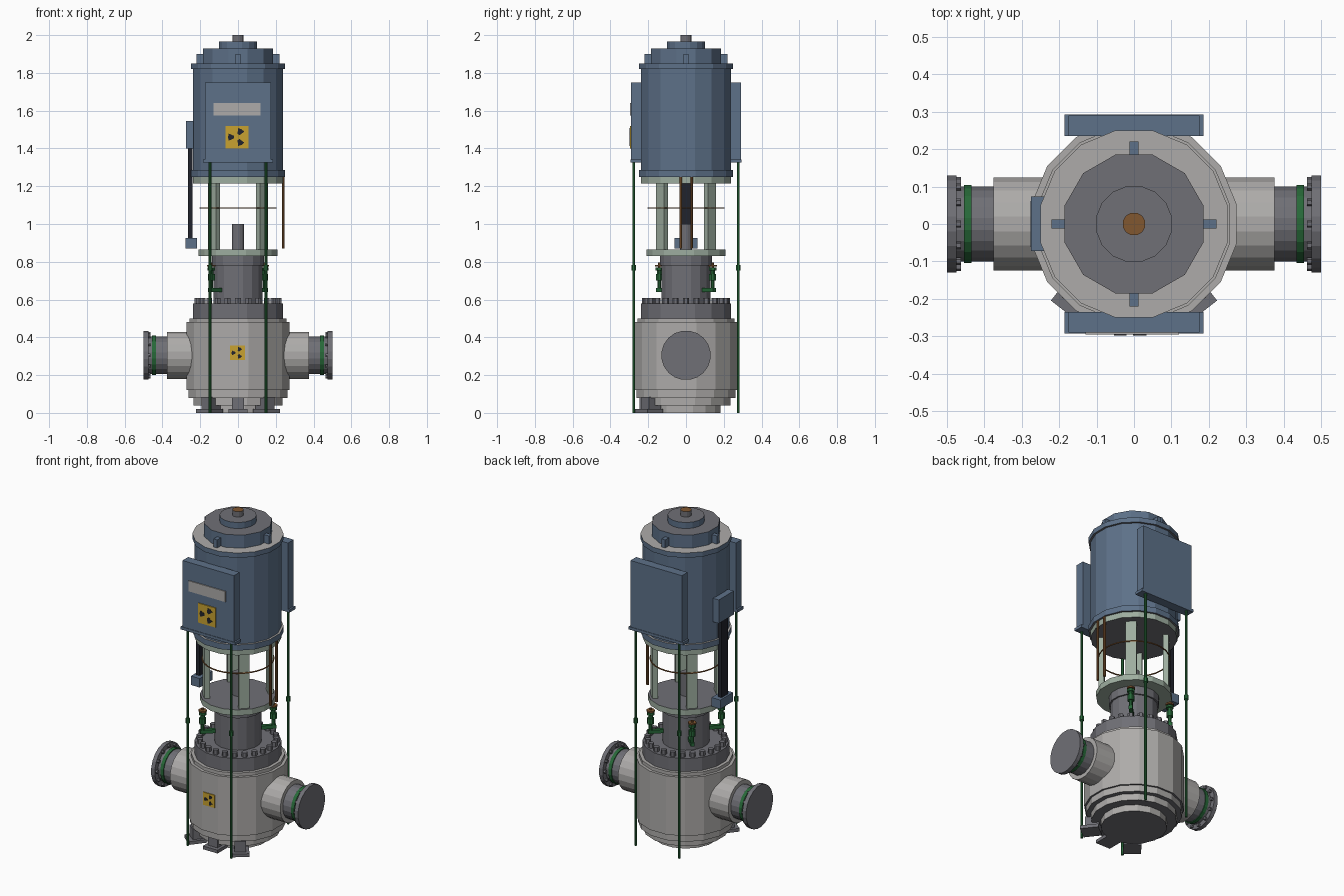
import bpy, bmesh
from math import sin, cos, pi, radians
from mathutils import Matrix, Vector

cube = bpy.data.objects.get("Cube")
if cube:
    bpy.data.objects.remove(cube, do_unlink=True)


def material(name, rgb):
    m = bpy.data.materials.new(name)
    m.use_nodes = True
    m.diffuse_color = (*rgb, 1)
    m.node_tree.nodes["Principled BSDF"].inputs["Base Color"].default_value = (*rgb, 1)
    return m


blue = material("motor blue", (.11, .165, .25))
light = material("light grey", (.42, .41, .40))
grey = material("steel grey", (.16, .16, .18))
pale = material("pale green", (.34, .42, .35))
green = material("pipe green", (.02, .14, .04))
yellow = material("sign yellow", (.58, .36, .03))
dark = material("near black", (.015, .017, .025))
copper = material("copper brown", (.22, .095, .03))


def finish(name, bm, mats, matrix=Matrix()):
    bmesh.ops.recalc_face_normals(bm, faces=bm.faces)
    # faces up take the second colour, faces down the third
    for f in bm.faces:
        slot = 1 if f.normal.z > .9 else 2 if f.normal.z < -.9 else 0
        f.material_index = min(slot, len(mats) - 1) if len(mats) > 1 else 0
    bm.transform(matrix)
    me = bpy.data.meshes.new(name)
    bm.to_mesh(me)
    bm.free()
    for m in mats:
        me.materials.append(m)
    ob = bpy.data.objects.new(name, me)
    bpy.context.collection.objects.link(ob)
    return ob


def lathe(name, profile, sides, mats, matrix=Matrix()):
    """Solid of revolution from (radius, height) pairs, flat side to the front."""
    bm = bmesh.new()
    rings = []
    for r, z in profile:
        angles = [2 * pi * (i + .5) / sides for i in range(sides)]
        rings.append([bm.verts.new((r * cos(a), r * sin(a), z)) for a in angles])
    for a, b in zip(rings, rings[1:]):
        for i in range(sides):
            j = (i + 1) % sides
            bm.faces.new((a[i], a[j], b[j], b[i]))
    bm.faces.new(rings[0])
    bm.faces.new(rings[-1])
    return finish(name, bm, mats, matrix)


def rod(name, x, y, z0, z1, r, mat, sides=8):
    return lathe(name, [(r, z0), (r, z1)], sides, [mat], Matrix.Translation((x, y, 0)))


def box(name, lo, hi, mat, matrix=Matrix()):
    bm = bmesh.new()
    bmesh.ops.create_cube(bm, size=1)
    for v in bm.verts:
        v.co = Vector([(a + b) / 2 + c * (b - a) for a, b, c in zip(lo, hi, v.co)])
    return finish(name, bm, [mat], matrix)


def spin(angle):
    return Matrix.Rotation(radians(angle), 4, "Z")


def warning_sign(name, x, z, y, half):
    """Yellow plate with a three-bladed mark."""
    box(name, (x - half, y - .006, z - half), (x + half, y, z + half), yellow)
    for k in range(3):
        bm = bmesh.new()
        mid = pi + k * 2 * pi / 3
        arc = [(half * .8, mid + t) for t in (-.4, 0, .4)]
        pts = arc + [(half * .28, mid + t) for t in (.4, -.4)]
        face = bm.faces.new([bm.verts.new((x + r * cos(a), y - .006, z + r * sin(a))) for r, a in pts])
        ext = bmesh.ops.extrude_face_region(bm, geom=[face])
        new = [v for v in ext["geom"] if isinstance(v, bmesh.types.BMVert)]
        bmesh.ops.translate(bm, verts=new, vec=(0, -.002, 0))
        finish(f"{name}_blade_{k}", bm, [dark])


# Pump casing with stepped base and bolted cover
lathe("pump_casing", [(.185, 0), (.185, .04), (.24, .04), (.24, .08), (.268, .08), (.268, .12),
                      (.279, .12), (.279, .48), (.262, .48), (.262, .5)], 16, [light, light, grey])
lathe("casing_cover", [(.243, .5), (.243, .58)], 16, [grey])
for k in range(24):
    a = 2 * pi * k / 24
    rod(f"cover_bolt_{k}", .215 * cos(a), .215 * sin(a), .57, .608, .017, grey, 6)

# Three front feet
for x, y, turn in ((-.155, -.2, -38), (0, -.225, 0), (.155, -.2, 38)):
    place = Matrix.Translation((x, y, 0)) @ spin(turn)
    box("foot_plate", (-.05, -.045, 0), (.05, .06, .02), grey, place)
    box("foot_web", (-.032, -.02, .02), (.032, .06, .085), grey, place)

# Side nozzles, one each way
for side, turn in (("left", 90), ("right", -90)):
    m = Matrix.Translation((0, 0, .305)) @ Matrix.Rotation(radians(turn), 4, "Y")
    lathe(side + "_nozzle", [(.126, .2), (.126, .375)], 20, [light], m)
    lathe(side + "_pipe", [(.101, .37), (.101, .48)], 20, [grey], m)
    lathe(side + "_pipe_band", [(.106, .434), (.106, .455)], 20, [green], m)
    lathe(side + "_pipe_flange", [(.131, .475), (.131, .5)], 20, [grey], m)
    for k in range(12):
        a = 2 * pi * k / 12
        at = m @ Matrix.Translation((.115 * cos(a), .115 * sin(a), 0))
        lathe(f"{side}_flange_bolt_{k}", [(.01, .463), (.01, .478)], 6, [grey], at)

# Neck, lantern plate and shaft
lathe("neck", [(.132, .58), (.132, .78), (.141, .78), (.141, .83)], 16, [grey])
lathe("lantern_base", [(.212, .83), (.212, .865)], 16, [pale, grey, pale])
lathe("lantern_top", [(.243, 1.215), (.243, 1.25)], 16, [pale, pale, grey])
rod("shaft", 0, 0, .86, 1.0, .032, grey, 12)
for k in range(4):
    box(f"lantern_pillar_{k}", (.165, -.03, .86), (.195, .03, 1.22), pale, spin(45 + 90 * k))
bpy.ops.mesh.primitive_torus_add(major_radius=.2, minor_radius=.004, major_segments=32,
                                 minor_segments=6, location=(0, 0, 1.085))
guard = bpy.context.object
guard.name = "guard_ring"
guard.data.materials.append(copper)

# Valves around the neck
for k, turn in enumerate((45, 135, 225)):
    m = spin(turn) @ Matrix.Translation((.2, 0, 0))
    lathe(f"valve_body_{k}", [(.011, .64), (.011, .7), (.02, .7), (.02, .735), (.013, .735),
                              (.013, .755), (.022, .755), (.022, .77)], 8, [green], m)
    lathe(f"valve_wheel_{k}", [(.008, .77), (.008, .775), (.024, .775), (.024, .784),
                               (.007, .784), (.007, .795)], 8, [copper], m)
    box(f"valve_elbow_{k}", (-.08, -.011, .64), (.015, .011, .662), green, m)

# Motor
lathe("motor_body", [(.255, 1.25), (.255, 1.285), (.243, 1.285), (.243, 1.82),
                     (.255, 1.82), (.255, 1.85)], 16, [blue, light, grey])
lathe("motor_cover", [(.192, 1.85), (.192, 1.93)], 12, [blue, grey])
lathe("motor_cap", [(.103, 1.93), (.103, 1.967)], 16, [blue, grey])
lathe("motor_stub", [(.031, 1.967), (.031, 2.0)], 12, [grey, copper])
for k in range(4):
    box(f"lifting_lug_{k}", (.17, -.0125, 1.85), (.22, .0125, 1.9), blue, spin(90 * k))

# Front and back cabinets with their conduits
for side, turn in (("front", 0), ("back", 180)):
    m = spin(turn)
    box(side + "_cabinet", (-.175, -.29, 1.34), (.175, -.235, 1.75), blue, m)
    box(side + "_cabinet_sill", (-.186, -.293, 1.325), (.186, -.235, 1.342), blue, m)
    for x in (-.148, .148):
        at = m @ Vector((x, -.277, 0))
        rod(side + "_conduit", at.x, at.y, 0, 1.33, .008, green)
        rod(side + "_conduit_joint", at.x, at.y, .755, .782, .013, green)
box("name_plate", (-.13, -.296, 1.575), (.12, -.29, 1.64), light)
warning_sign("cabinet_sign", -.005, 1.46, -.29, .06)
warning_sign("casing_sign", -.003, .318, -.273, .039)

# Terminal box, cable duct and lower junction box
box("terminal_box", (-.275, -.072, 1.4), (-.235, .074, 1.545), blue)
box("cable_duct", (-.265, -.032, .92), (-.24, .032, 1.4), dark)
box("junction_box", (-.277, -.062, .87), (-.217, .062, .925), blue)

# Copper lines on the other side
for y in (-.028, .03):
    rod("copper_line", .24, y, .87, 1.26, .008, copper)
